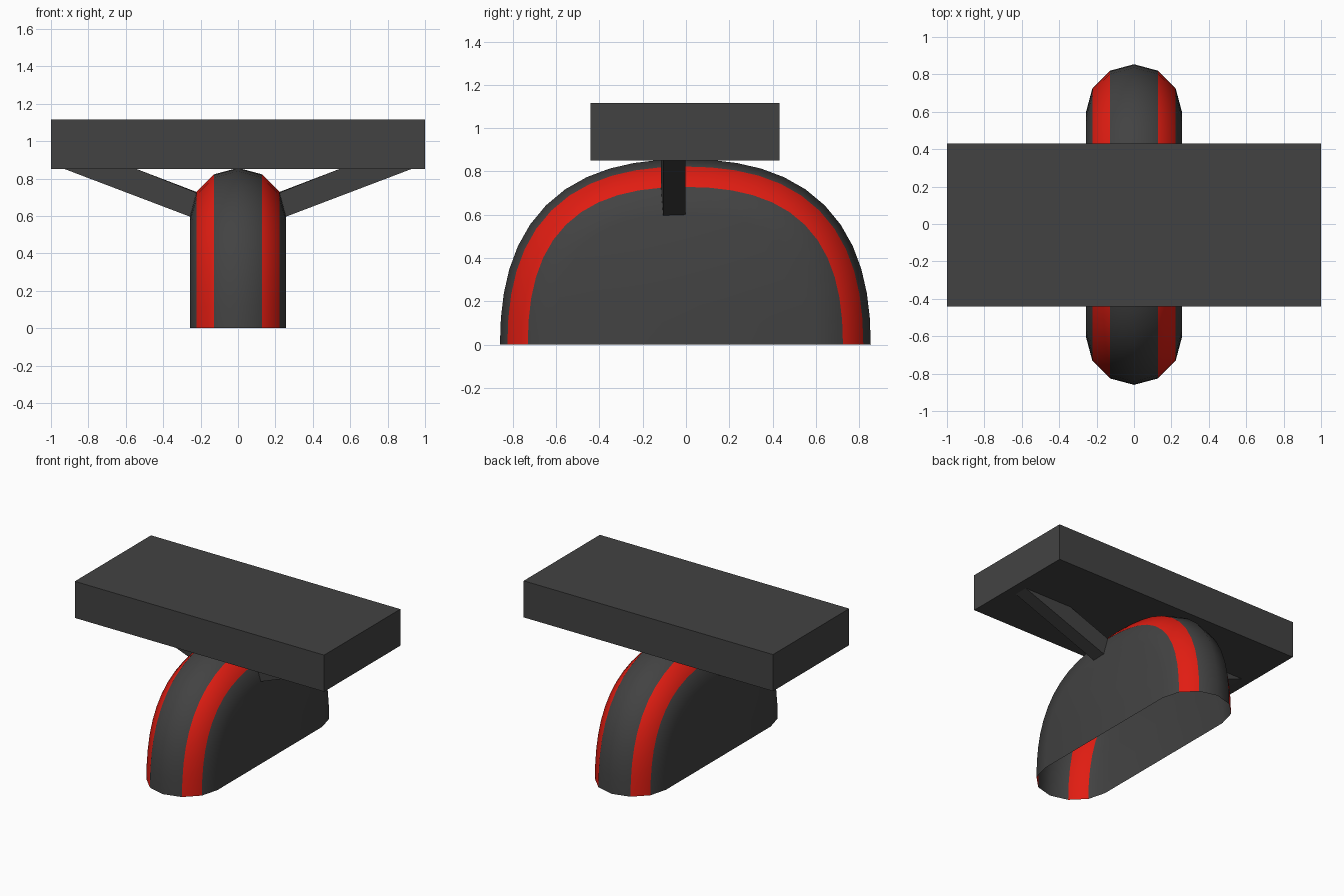
import bpy, bmesh, math
from mathutils import Vector

if "Cube" in bpy.data.objects:
    bpy.data.objects.remove(bpy.data.objects["Cube"])

R, TUBE, K, YC = 0.60, 0.257, 0.72, -0.003
STEPS = 12


def material(name, rgb):
    m = bpy.data.materials.new(name)
    m.diffuse_color = (*rgb, 1)
    m.use_nodes = True
    m.node_tree.nodes["Principled BSDF"].inputs["Base Color"].default_value = m.diffuse_color
    return m


def make_object(name, bm, mats=()):
    mesh = bpy.data.meshes.new(name)
    bm.to_mesh(mesh)
    bm.free()
    ob = bpy.data.objects.new(name, mesh)
    bpy.context.collection.objects.link(ob)
    for m in mats:
        mesh.materials.append(m)
    return ob


def quarter(t):
    # Squarish quarter arch: centre-line point and outward normal
    p = [Vector(v) * R for v in ((1, 0), (1, K), (K, 1), (0, 1))]
    s = 1 - t
    pos = p[0] * s**3 + p[1] * 3 * s * s * t + p[2] * 3 * s * t * t + p[3] * t**3
    d = (p[1] - p[0]) * s * s + (p[2] - p[1]) * 2 * s * t + (p[3] - p[2]) * t * t
    return pos, Vector((d.y, -d.x)).normalized()


half = [quarter(i / STEPS) for i in range(STEPS + 1)]
arch = half + [(Vector((-p.x, p.y)), Vector((-n.x, n.y))) for p, n in half[-2::-1]]


def arch_point(i, j):
    # j = 0..6 runs around the half-round tread from +x to -x
    p, n = arch[i]
    a = math.pi * j / 6
    q = p + n * TUBE * math.sin(a)
    return Vector((TUBE * math.cos(a), q.x + YC, q.y))


dark = material("dark_grey", (0.055, 0.055, 0.055))
red = material("red", (0.75, 0.012, 0.006))

# Half-wheel shell: tread with two red bands, flat side walls, open underside
bm = bmesh.new()
grid = [[bm.verts.new(arch_point(i, j)) for j in range(7)] for i in range(len(arch))]
for i in range(len(arch) - 1):
    for j in range(6):
        f = bm.faces.new((grid[i][j], grid[i + 1][j], grid[i + 1][j + 1], grid[i][j + 1]))
        f.material_index = 1 if j in (1, 4) else 0
for j in (0, 6):
    bm.faces.new([row[j] for row in grid])
bmesh.ops.recalc_face_normals(bm, faces=bm.faces)
shell = make_object("wheel_shell", bm, (dark, red))
bpy.context.view_layer.objects.active = shell
shell.select_set(True)
bpy.ops.object.shade_smooth_by_angle(angle=math.radians(40))

# Platform slab on top
bm = bmesh.new()
bmesh.ops.create_cube(bm, size=1)
for v in bm.verts:
    v.co = Vector((v.co.x * 2, v.co.y * 0.873 - 0.005, v.co.z * 0.265 + 0.983))
make_object("platform", bm, (dark,))

# Braces growing from one shell facet up to the platform, one per side
for side, name in ((1, "right_brace"), (-1, "left_brace")):
    bm = bmesh.new()
    rings = []
    for top in (False, True):
        ring = []
        for i, j in ((12, 0), (13, 0), (13, 1), (12, 1)):
            c = arch_point(i, j)
            if top:
                c = Vector((0.93 if j == 0 else 0.545, c.y, 0.852))
            ring.append(bm.verts.new((c.x * side, c.y, c.z)))
        rings.append(ring)
    a, b = rings
    for k in range(4):
        bm.faces.new((a[k], a[(k + 1) % 4], b[(k + 1) % 4], b[k]))
    bm.faces.new(a[::-1])
    bm.faces.new(b)
    bmesh.ops.recalc_face_normals(bm, faces=bm.faces)
    make_object(name, bm, (dark,))
